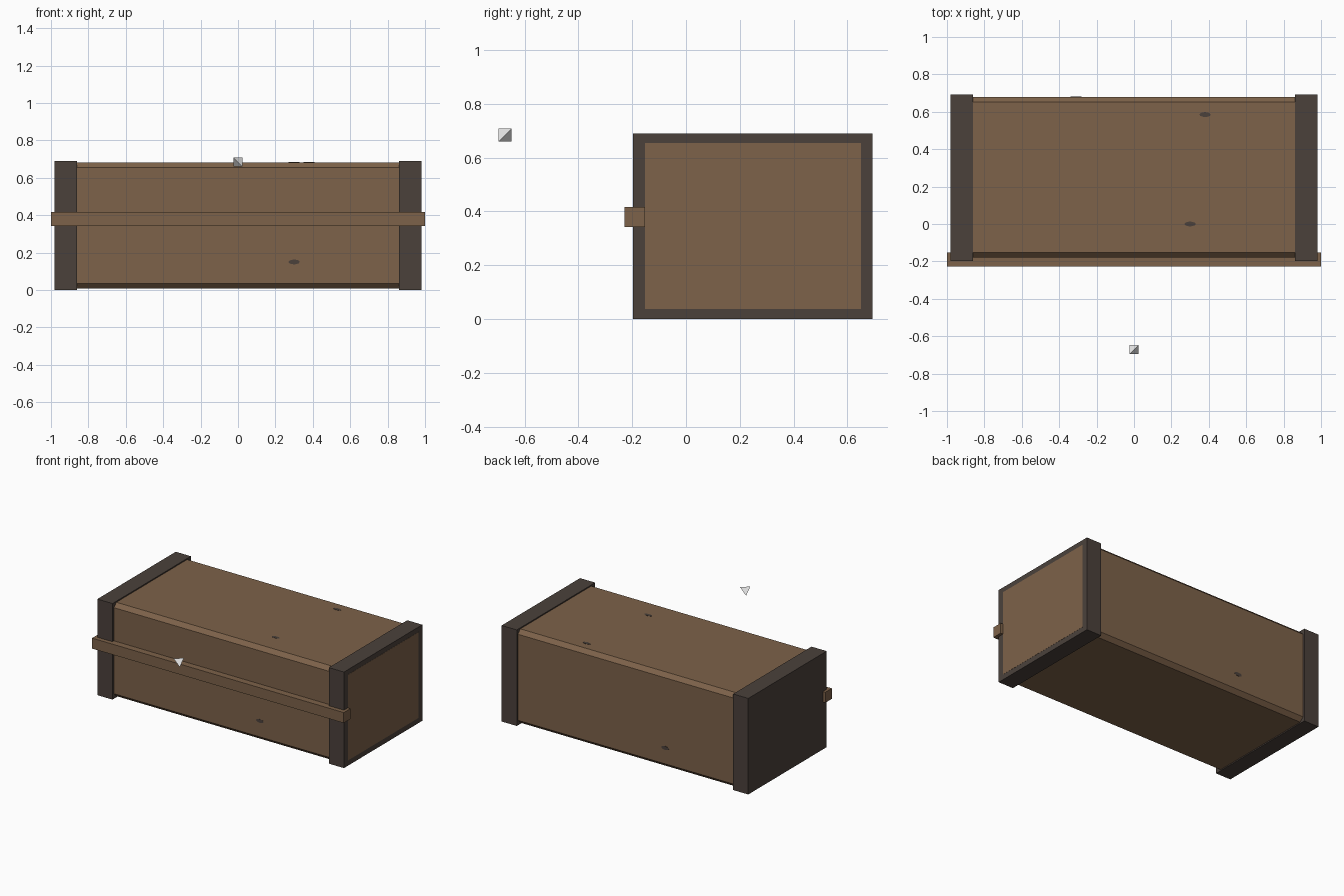
import bpy
import bmesh
from mathutils import Vector

default = bpy.data.objects.get("Cube")
if default:
    bpy.data.objects.remove(default, do_unlink=True)


def material(name, color):
    mat = bpy.data.materials.new(name)
    mat.use_nodes = True
    mat.diffuse_color = (*color, 1)
    mat.node_tree.nodes["Principled BSDF"].inputs["Base Color"].default_value = (*color, 1)
    return mat


wood = material("warm brown wood", (0.205, 0.122, 0.067))
dark = material("dark brown", (0.070, 0.053, 0.044))
grey = material("light grey", (0.8, 0.8, 0.8))


def finish(name, bm, mat):
    bmesh.ops.recalc_face_normals(bm, faces=bm.faces)
    mesh = bpy.data.meshes.new(name)
    bm.to_mesh(mesh)
    bm.free()
    mesh.materials.append(mat)
    obj = bpy.data.objects.new(name, mesh)
    bpy.context.collection.objects.link(obj)
    return obj


def box(name, low, high, mat, chamfer=0):
    low, high = Vector(low), Vector(high)
    bm = bmesh.new()
    bmesh.ops.create_cube(bm, size=1)
    for v in bm.verts:
        v.co = (low + high) / 2 + v.co * (high - low)
    if chamfer:
        # Chamfer only the edges running along the length
        long_edges = [e for e in bm.edges
                      if abs(e.verts[0].co.x - e.verts[1].co.x) > 0.1]
        bmesh.ops.bevel(bm, geom=long_edges, offset=chamfer, segments=1,
                        affect='EDGES')
    return finish(name, bm, mat)


# Chest body with chamfered long edges
box("chest_body", (-0.9, -0.18, 0.008), (0.9, 0.68, 0.682), wood, 0.028)

# Dark end caps
for side, sx in (("left", 1), ("right", -1)):
    x0, x1 = sorted((sx * 0.86, sx * 0.98))
    box(side + "_end_cap", (x0, -0.197, 0), (x1, 0.693, 0.69), dark)

# Wooden panel set in the end
box("left_end_panel", (0.975, -0.152, 0.038), (0.981, 0.65, 0.654), wood)

# Bar across the front
box("front_bar", (-1, -0.228, 0.341), (1, -0.153, 0.416), wood)


# Small dark knots in the wood, as thin plates
def knot(name, location, axis):
    bm = bmesh.new()
    bmesh.ops.create_cone(bm, cap_ends=True, segments=12,
                          radius1=1, radius2=1, depth=1)
    for v in bm.verts:
        a, b, c = v.co.x * 0.03, v.co.y * 0.013, v.co.z * 0.003
        offset = Vector((a, b, c) if axis == 'z' else (a, c, b))
        v.co = Vector(location) + offset
    finish(name, bm, dark)


knot("front_knot", (0.30, -0.18, 0.15), 'y')
knot("back_knot", (-0.31, 0.68, 0.15), 'y')
knot("top_back_knot", (0.38, 0.585, 0.682), 'z')
knot("top_front_knot", (0.30, 0, 0.682), 'z')

# Small floating tetrahedron ahead of the chest
bm = bmesh.new()
center = Vector((0, -0.672, 0.684))
corners = [bm.verts.new(center + Vector(c) * 0.024)
           for c in ((1, 1, 1), (1, -1, -1), (-1, 1, -1), (-1, -1, 1))]
for skip in corners:
    bm.faces.new([v for v in corners if v != skip])
finish("floating_tetrahedron", bm, grey)
